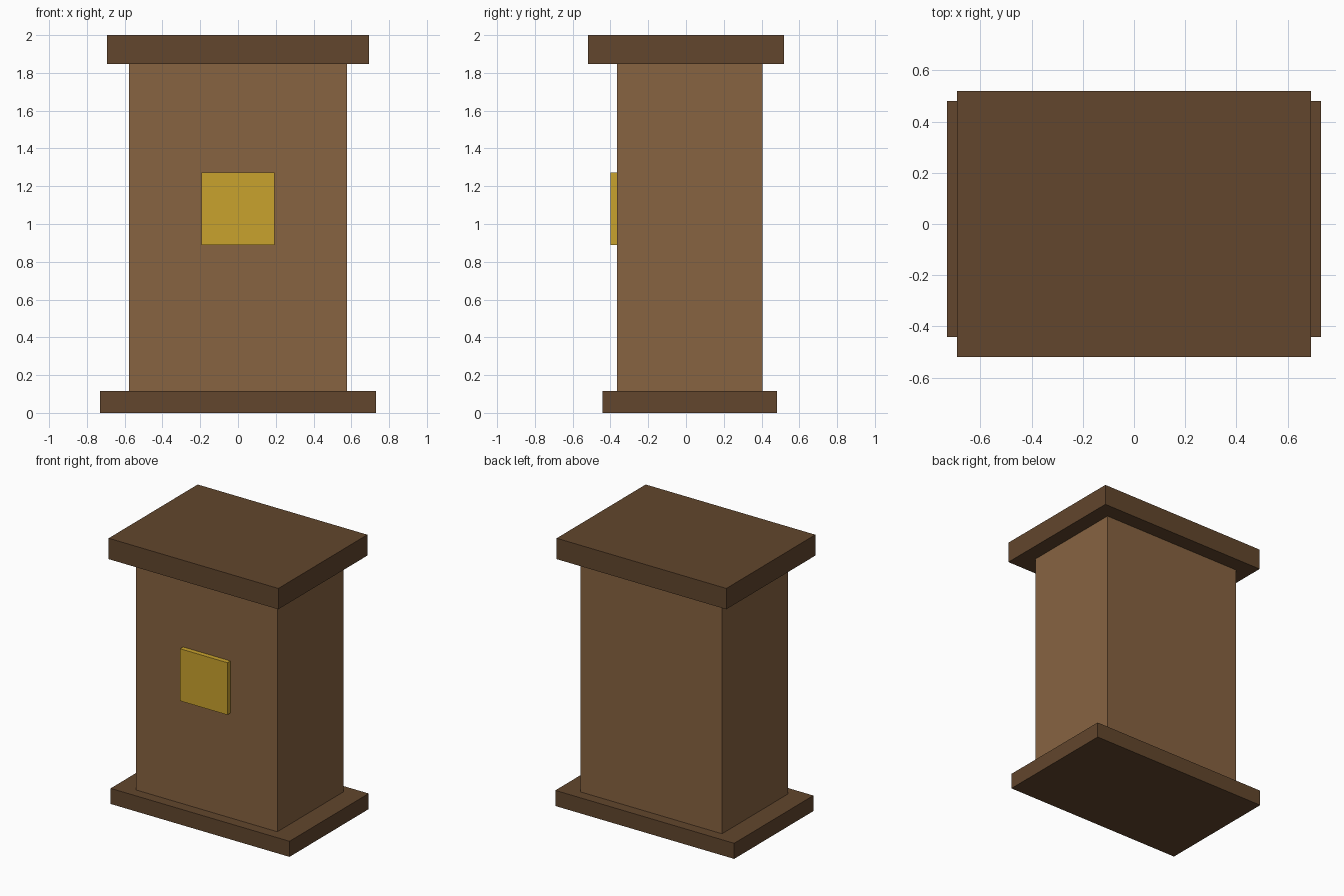
import bpy

# Remove the default object
cube = bpy.data.objects.get("Cube")
if cube:
    bpy.data.objects.remove(cube, do_unlink=True)


def make_material(name, rgb):
    mat = bpy.data.materials.new(name)
    mat.use_nodes = True
    colour = (*rgb, 1.0)
    mat.diffuse_color = colour
    for node in mat.node_tree.nodes:
        if node.type == "BSDF_PRINCIPLED":
            node.inputs["Base Color"].default_value = colour
    return mat


def make_box(name, width, y_range, z_range, mat):
    """Flat-sided box centred on x, spanning the given y and z ranges."""
    (y0, y1), (z0, z1) = y_range, z_range
    bpy.ops.mesh.primitive_cube_add(size=1, location=(0, (y0 + y1) / 2, (z0 + z1) / 2))
    box = bpy.context.object
    box.name = box.data.name = name
    for v in box.data.vertices:
        v.co.x *= width
        v.co.y *= y1 - y0
        v.co.z *= z1 - z0
    box.data.materials.append(mat)
    return box


dark_wood = make_material("dark_wood", (0.122, 0.061, 0.026))
light_wood = make_material("light_wood", (0.242, 0.125, 0.053))
gold = make_material("gold", (0.584, 0.361, 0.027))

# Plinth, column and overhanging cap
make_box("base_plinth", 1.46, (-0.442, 0.481), (0, 0.115), dark_wood)
make_box("body", 1.154, (-0.365, 0.404), (0.115, 1.846), light_wood)
make_box("top_cap", 1.385, (-0.519, 0.519), (1.846, 2), dark_wood)

# Square plaque on the front face
make_box("front_plaque", 0.385, (-0.4, -0.365), (0.888, 1.273), gold)
